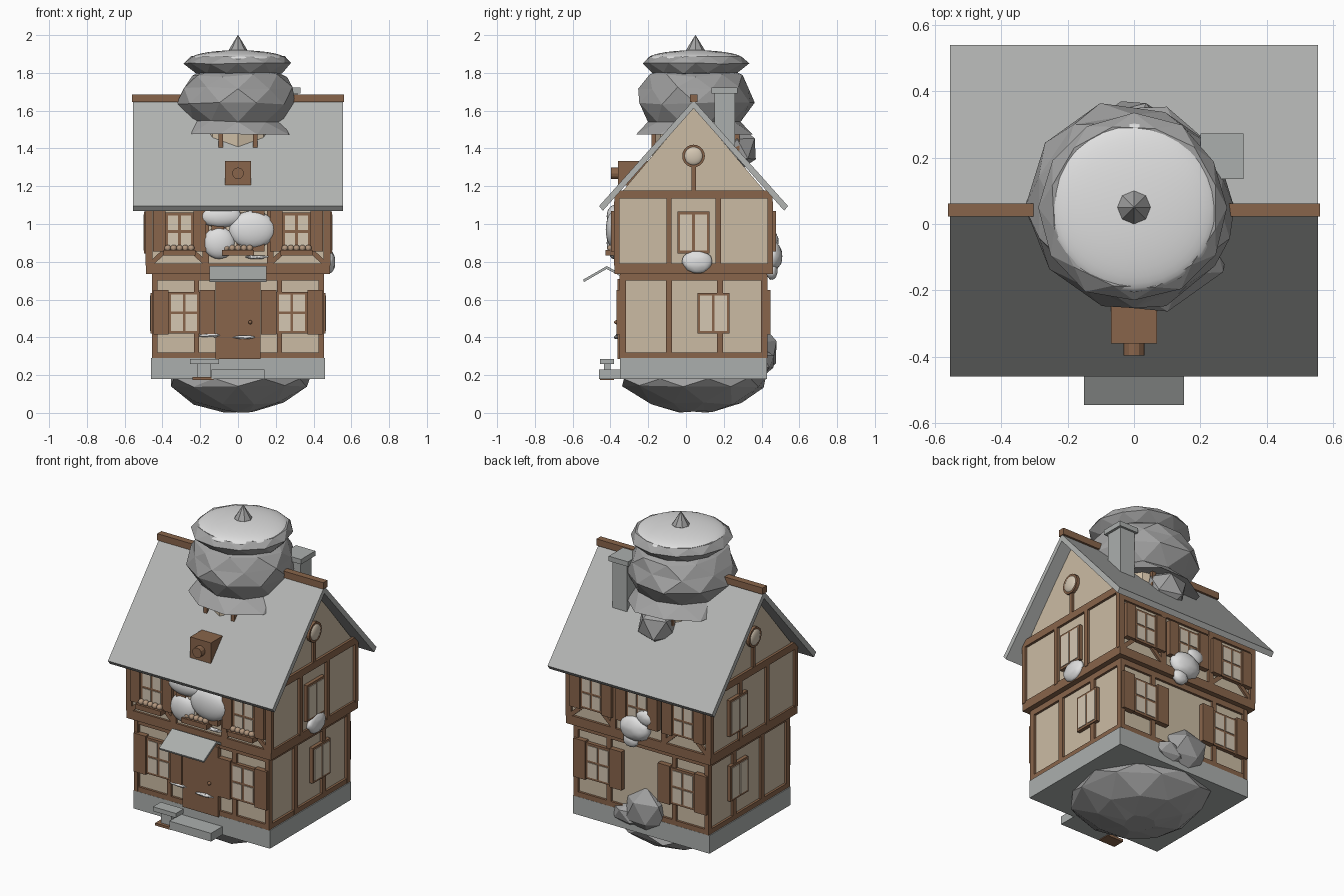
import bpy, bmesh, math, random
from mathutils import Matrix, Vector

random.seed(4)
if "Cube" in bpy.data.objects:
    bpy.data.objects.remove(bpy.data.objects["Cube"], do_unlink=True)


def material(name, r, g, b):
    m = bpy.data.materials.new(name)
    m.use_nodes = True
    m.diffuse_color = (r, g, b, 1)
    m.node_tree.nodes["Principled BSDF"].inputs["Base Color"].default_value = (r, g, b, 1)
    return m


PLASTER = material("beige plaster", 0.60, 0.50, 0.37)
TIMBER = material("brown timber", 0.25, 0.13, 0.07)
STONE = material("pale stone", 0.41, 0.43, 0.42)
ROOF = material("roof grey", 0.45, 0.46, 0.45)
ROCK = material("rock grey", 0.36, 0.36, 0.36)
SNOW = material("soft white", 0.74, 0.74, 0.74)
PANE = material("window cream", 0.66, 0.57, 0.45)
FLOWER = material("tan flowers", 0.45, 0.31, 0.21)

CY = 0.04          # depth of the ridge line
parts = {}


def part(name, mat, smooth=False):
    """Mesh under construction for a named part."""
    if name not in parts:
        parts[name] = (bmesh.new(), mat, smooth)
    return parts[name][0]


def box(name, mat, x0, x1, y0, y1, z0, z1, turn=None):
    m = Matrix.Translation(((x0 + x1) / 2, (y0 + y1) / 2, (z0 + z1) / 2))
    if turn:
        m = m @ Matrix.Rotation(turn, 4, 'Y')
    bmesh.ops.create_cube(part(name, mat), size=1,
                          matrix=m @ Matrix.Diagonal((x1 - x0, y1 - y0, z1 - z0, 1)))


def prism(name, mat, profile, x0, x1):
    """Extrude a (y, z) outline along x."""
    bm = part(name, mat)
    a, b = ([bm.verts.new((x, y, z)) for y, z in profile] for x in (x0, x1))
    bm.faces.new(a)
    bm.faces.new(b[::-1])
    for i in range(len(a)):
        j = (i + 1) % len(a)
        bm.faces.new((a[i], b[i], b[j], a[j]))


def lathe(name, mat, rings, sides, jitter=0.0, smooth=False, y=0.05):
    """Revolve (radius, height) rings; jitter gives chipped, triangular facets."""
    bm = part(name, mat, smooth)
    loops = []
    for k, (r, z) in enumerate(rings):
        loop = []
        for i in range(sides):
            a = 2 * math.pi * (i + 0.5 * (k % 2) * (jitter > 0)) / sides
            s = r * (1 + random.uniform(-jitter, jitter))
            loop.append(bm.verts.new((s * math.sin(a), y - s * math.cos(a),
                                      z + random.uniform(-jitter, jitter) * 0.12)))
        loops.append(loop)
    for k, (p, q) in enumerate(zip(loops, loops[1:])):
        for i in range(sides):
            j = (i + 1) % sides
            if not jitter:
                bm.faces.new((p[i], p[j], q[j], q[i]))
            elif k % 2:
                bm.faces.new((p[i], p[j], q[j]))
                bm.faces.new((p[i], q[j], q[i]))
            else:
                bm.faces.new((p[i], p[j], q[i]))
                bm.faces.new((p[j], q[j], q[i]))
    bm.faces.new(loops[0])
    bm.faces.new(loops[-1])


def blob(name, mat, centre, size, detail=3, jitter=0.0, smooth=True):
    m = Matrix.Translation(centre) @ Matrix.Diagonal((*size, 1))
    vs = bmesh.ops.create_icosphere(part(name, mat, smooth), subdivisions=detail,
                                    radius=1, matrix=m)["verts"]
    c = Vector(centre)
    for v in vs:
        v.co = c + (v.co - c) * (1 + random.uniform(-jitter, jitter))


def on_wall(side, plane):
    """Return a box maker working in wall coordinates (u across, z up, d outward)."""
    def put(name, mat, u0, u1, z0, z1, d, turn=None):
        s = -1 if side in ("front", "left") else 1
        lo, hi = sorted((plane - s * 0.01, plane + s * d))
        if side in ("front", "back"):
            box(name, mat, u0, u1, lo, hi, z0, z1, turn)
        else:
            box(name, mat, lo, hi, u0, u1, z0, z1)
    return put


def window(put, label, u, w, z0, z1, cols, rows, shutter=0):
    h, gap = w / 2, 0.014
    put(label + "_window_frames", TIMBER, u - h, u + h, z0, z1, 0.022)
    cw, ch = (w - gap) / cols, (z1 - z0 - gap) / rows
    for c in range(cols):
        for r in range(rows):
            a, b = u - h + gap + c * cw, z0 + gap + r * ch
            put(label + "_window_panes", PANE, a, a + cw - gap, b, b + ch - gap, 0.026)
    if shutter:
        for s in (-1, 1):
            a, b = sorted((u + s * h, u + s * (h + shutter)))
            put(label + "_shutters", TIMBER, a, b, z0 - 0.005, z1 + 0.01, 0.032)


# rock underside and foundation
lathe("base_rock", ROCK, [(0.09, 0.008), (0.24, 0.05), (0.37, 0.14), (0.38, 0.185)], 9, 0.06)
box("foundation", STONE, -0.46, 0.46, -0.35, 0.43, 0.18, 0.29)
box("front_step", STONE, -0.14, 0.14, -0.46, -0.34, 0.18, 0.23)
box("bench_top", STONE, -0.255, -0.10, -0.455, -0.38, 0.258, 0.285)
box("bench_post", STONE, -0.215, -0.145, -0.435, -0.40, 0.19, 0.26)
box("bench_foot", TIMBER, -0.24, -0.13, -0.455, -0.38, 0.175, 0.19)

# walls, floor band and gable body
box("lower_walls", PLASTER, -0.44, 0.44, -0.335, 0.415, 0.285, 0.74)
box("floor_band", TIMBER, -0.487, 0.487, -0.378, 0.46, 0.735, 0.79)
prism("upper_walls", PLASTER, [(-0.365, 0.78), (0.445, 0.78), (0.445, 1.14),
                               (CY, 1.62), (-0.365, 1.14)], -0.475, 0.475)

# front and back timber framing
for side, low, up in (("front", -0.335, -0.365), ("back", 0.415, 0.445)):
    lower, upper = on_wall(side, low), on_wall(side, up)
    for z0, z1 in ((0.288, 0.32), (0.70, 0.735)):
        lower(side + "_timbers", TIMBER, -0.454, 0.454, z0, z1, 0.014)
    upper(side + "_timbers", TIMBER, -0.488, 0.488, 1.09, 1.13, 0.014)
    for s in (-1, 1):
        for u in (0.44, 0.22):
            lower(side + "_timbers", TIMBER, s * u - 0.014, s * u + 0.014, 0.29, 0.73, 0.015)
        for u in (0.47, 0.17):
            upper(side + "_timbers", TIMBER, s * u - 0.017, s * u + 0.017, 0.78, 1.12, 0.015)
        for u, t in ((0.42, 1), (0.21, -1)):
            upper(side + "_braces", TIMBER, s * u - 0.055, s * u + 0.055, 0.815, 0.84, 0.013,
                  s * t * 0.75)
        window(lower, side, s * 0.285, 0.165, 0.42, 0.64, 2, 2, 0.08)
    for u in (-0.31, 0, 0.31):
        window(upper, side, u, 0.15, 0.86, 1.06, 2, 2, 0.065)

# side timber framing
for side, s in (("right", 1), ("left", -1)):
    lower, upper = on_wall(side, s * 0.44), on_wall(side, s * 0.475)
    name = side + "_timbers"
    for z0, z1 in ((0.288, 0.32), (0.70, 0.735)):
        lower(name, TIMBER, -0.349, 0.429, z0, z1, 0.014)
    upper(name, TIMBER, -0.379, 0.459, 1.135, 1.178, 0.015)
    for u in (-0.335, -0.09, 0.18, 0.415):
        lower(name, TIMBER, u - 0.017, u + 0.017, 0.29, 0.73, 0.015)
    for u in (-0.365, -0.09, 0.17, 0.445):
        upper(name, TIMBER, u - 0.014, u + 0.014, 0.78, 1.16, 0.015)
    upper(name, TIMBER, CY - 0.012, CY + 0.012, 1.17, 1.32, 0.014)
    window(lower, side, 0.145, 0.17, 0.42, 0.635, 2, 1)
    window(upper, side, 0.04 if s > 0 else 0.20, 0.17, 0.845, 1.065, 2, 1)
    # round gable window
    m = Matrix.Translation((s * 0.48, CY, 1.36)) @ Matrix.Rotation(math.pi / 2, 4, 'Y')
    bmesh.ops.create_cone(part(side + "_round_frame", TIMBER), cap_ends=True, segments=20,
                          radius1=0.06, radius2=0.06, depth=0.03, matrix=m)
    blob(side + "_round_glass", PANE, (s * 0.49, CY, 1.36), (0.018, 0.05, 0.05))

# door, canopy and flower boxes
box("door", TIMBER, -0.12, 0.12, -0.362, -0.33, 0.285, 0.71)
blob("door_knob", TIMBER, (0.065, -0.37, 0.48), (0.011, 0.011, 0.011), 2)
prism("door_canopy", STONE, [(-0.545, 0.705), (-0.42, 0.777), (-0.34, 0.735),
                             (-0.34, 0.72), (-0.42, 0.762), (-0.54, 0.693)], -0.15, 0.15)
for u in (-0.31, 0, 0.31):
    box("flower_boxes", TIMBER, u - 0.085, u + 0.085, -0.425, -0.37, 0.832, 0.862)
    for i in range(5):
        blob("flowers", FLOWER, (u + (i - 2) * 0.031, -0.40, 0.872), (0.018, 0.018, 0.018), 2)

# roof, ridge beam, chimney and dormer
prism("roof", ROOF, [(-0.46, 1.095), (CY, 1.655), (0.54, 1.095), (0.52, 1.07),
                     (CY, 1.612), (-0.44, 1.07)], -0.555, 0.555)
box("ridge_beam", TIMBER, -0.56, 0.56, CY - 0.018, CY + 0.022, 1.645, 1.685)
box("chimney", STONE, 0.215, 0.315, 0.15, 0.26, 1.3, 1.70)
box("chimney_cap", STONE, 0.20, 0.33, 0.135, 0.273, 1.692, 1.722)
box("dormer", TIMBER, -0.07, 0.07, -0.36, -0.2, 1.205, 1.333)
bmesh.ops.create_cone(part("dormer_pipe", TIMBER), cap_ends=True, segments=12, radius1=0.031,
                      radius2=0.031, depth=0.06,
                      matrix=Matrix.Translation((0, -0.366, 1.268)) @ Matrix.Rotation(math.pi / 2, 4, 'X'))

# rooftop turret
lathe("turret_drum", PLASTER, [(0.23, 1.36), (0.23, 1.50)], 10)
for i in range(8):
    a = (i + 0.5) * math.pi / 4
    x, y = 0.24 * math.sin(a), 0.05 - 0.24 * math.cos(a)
    box("turret_posts", TIMBER, x - 0.012, x + 0.012, y - 0.012, y + 0.012, 1.39, 1.50)
lathe("turret_body", ROCK, [(0.23, 1.478), (0.315, 1.478), (0.25, 1.54), (0.315, 1.64),
                            (0.295, 1.72), (0.255, 1.785), (0.20, 1.81)], 10, 0.06)
lathe("turret_rim", ROCK, [(0.19, 1.79), (0.235, 1.80), (0.285, 1.85), (0.25, 1.888),
                           (0.22, 1.885)], 12, 0.03)
lathe("turret_dome", SNOW, [(0.255 * math.cos(t * 0.15), 1.872 + 0.048 * math.sin(t * 0.15))
                            for t in range(11)], 32, 0, True)
lathe("turret_spike", ROCK, [(0.04, 1.90), (0.05, 1.92), (0.001, 2.0)], 8)
blob("turret_back_rock", ROCK, (0, 0.27, 1.40), (0.13, 0.11, 0.12), 1, 0.08, False)

# snowy foliage, leaves and boulders
for c, size in (((0.075, -0.38, 0.97), (0.125, 0.045, 0.10)),
                ((-0.10, -0.38, 0.90), (0.085, 0.04, 0.085)),
                ((-0.09, -0.38, 1.04), (0.11, 0.04, 0.06))):
    blob("front_foliage", SNOW, c, size)
for c, size in (((0.02, 0.46, 0.83), (0.10, 0.05, 0.075)),
                ((-0.05, 0.455, 0.91), (0.06, 0.035, 0.05)),
                ((0.05, 0.455, 0.75), (0.05, 0.03, 0.045))):
    blob("back_foliage", SNOW, c, size, 3, 0.05)
blob("side_foliage", SNOW, (0.485, 0.06, 0.80), (0.03, 0.08, 0.06), 3, 0.05)
for x, y, z in ((0.03, -0.37, 0.40), (0.10, -0.385, 0.825), (-0.15, -0.36, 0.41)):
    blob("loose_leaves", SNOW, (x, y, z), (0.06, 0.012, 0.01), 2, 0.15, False)
blob("back_boulder", ROCK, (-0.02, 0.41, 0.32), (0.15, 0.085, 0.14), 1, 0.1, False)
blob("back_boulder", ROCK, (0.09, 0.41, 0.27), (0.12, 0.06, 0.07), 1, 0.1, False)

# turn every part into an object
for name, (bm, mat, smooth) in parts.items():
    bmesh.ops.recalc_face_normals(bm, faces=bm.faces)
    for f in bm.faces:
        f.smooth = smooth
    mesh = bpy.data.meshes.new(name)
    bm.to_mesh(mesh)
    bm.free()
    mesh.materials.append(mat)
    bpy.context.collection.objects.link(bpy.data.objects.new(name, mesh))
